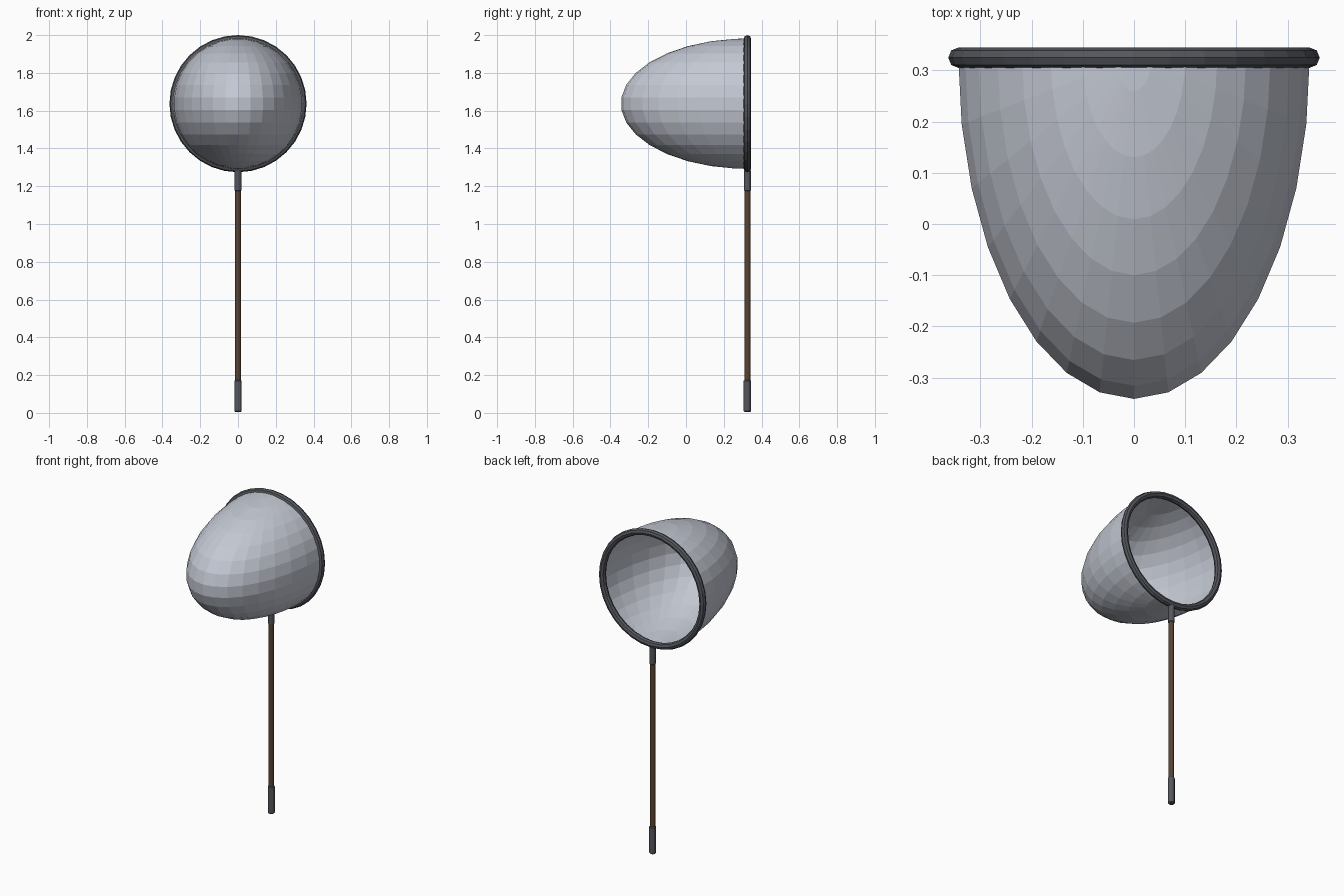
import bpy, bmesh
from math import sin, cos, pi, radians

if "Cube" in bpy.data.objects:
    bpy.data.objects.remove(bpy.data.objects["Cube"])

Y = 0.325          # plane of the hoop and handle
ZC = 1.637         # hoop centre height


def material(name, rgb):
    m = bpy.data.materials.new(name)
    m.diffuse_color = (*rgb, 1)
    m.use_nodes = True
    m.node_tree.nodes["Principled BSDF"].inputs["Base Color"].default_value = m.diffuse_color
    return m


dark = material("dark_metal", (0.09, 0.095, 0.11))
brown = material("brown_wood", (0.10, 0.055, 0.03))
cloth = material("pale_cloth", (0.55, 0.58, 0.65))


def rod(name, z0, z1, r, mat, bevel=0.0, sides=12):
    bpy.ops.mesh.primitive_cylinder_add(vertices=sides, radius=r, depth=z1 - z0,
                                        location=(0, Y, (z0 + z1) / 2))
    ob = bpy.context.object
    ob.name = name
    ob.data.materials.append(mat)
    if bevel:
        b = ob.modifiers.new("bevel", 'BEVEL')
        b.width = bevel
        b.segments = 1
    return ob


# handle: rubber grip, wooden rod, ferrule under the hoop
rod("grip", 0.005, 0.175, 0.0195, dark, 0.005)
rod("handle_rod", 0.16, 1.19, 0.0155, brown)
rod("ferrule", 1.175, 1.285, 0.0185, dark, 0.003)

# hoop
bpy.ops.mesh.primitive_torus_add(major_segments=32, minor_segments=8, major_radius=0.343,
                                 minor_radius=0.020, location=(0, Y, ZC),
                                 rotation=(pi / 2, 0, 0))
hoop = bpy.context.object
hoop.name = "hoop"
hoop.data.materials.append(dark)

# net bag: half of a stretched sphere with vertical poles, opening towards +y
R, DEPTH, STEP = 0.345, 0.67, 11.25
bm = bmesh.new()
rings = []
for k in range(-8, 8):
    lat = radians((k + 0.5) * STEP)
    rings.append([bm.verts.new((-R * cos(lat) * cos(radians(j * STEP)),
                                Y - DEPTH * cos(lat) * sin(radians(j * STEP)),
                                ZC + R * sin(lat))) for j in range(17)])
for a, b in zip(rings, rings[1:]):
    for j in range(16):
        bm.faces.new((a[j], a[j + 1], b[j + 1], b[j]))
bottom = bm.verts.new((0, Y, ZC - R))
top = bm.verts.new((0, Y, ZC + R))
for j in range(16):
    bm.faces.new((bottom, rings[0][j + 1], rings[0][j]))
    bm.faces.new((top, rings[-1][j], rings[-1][j + 1]))
me = bpy.data.meshes.new("net_bag")
bm.to_mesh(me)
bm.free()
me.materials.append(cloth)
net = bpy.data.objects.new("net_bag", me)
bpy.context.collection.objects.link(net)
